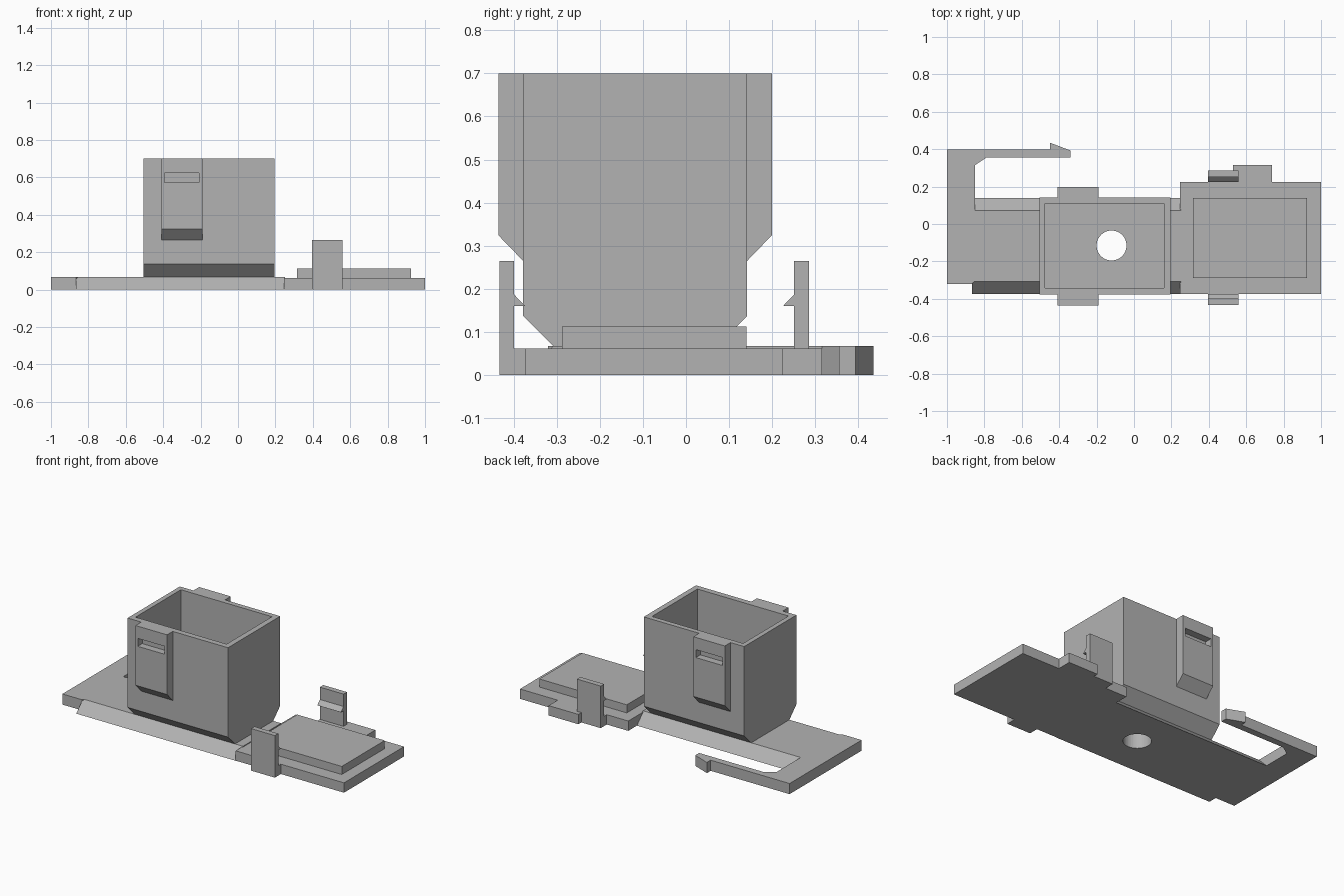
import bpy
import bmesh
from mathutils import Vector

cube = bpy.data.objects.get("Cube")
if cube:
    bpy.data.objects.remove(cube, do_unlink=True)

grey = bpy.data.materials.new("plain grey")
grey.use_nodes = True
grey.diffuse_color = (0.45, 0.45, 0.45, 1)
grey.node_tree.nodes["Principled BSDF"].inputs["Base Color"].default_value = grey.diffuse_color

MID_Y = -0.118      # centre line of the box and its sloped rails
PLATE = 0.067       # thickness of the main plate


def finish(name, bm):
    bmesh.ops.recalc_face_normals(bm, faces=bm.faces)
    mesh = bpy.data.meshes.new(name)
    bm.to_mesh(mesh)
    bm.free()
    mesh.materials.append(grey)
    obj = bpy.data.objects.new(name, mesh)
    bpy.context.collection.objects.link(obj)
    return obj


def prism(name, outline, axis, start, end):
    """Extrude a 2D outline: axis 'x' takes (y, z) points, axis 'z' takes (x, y)."""
    bm = bmesh.new()
    if axis == "x":
        points = [(start, a, b) for a, b in outline]
        step = Vector((end - start, 0, 0))
    else:
        points = [(a, b, start) for a, b in outline]
        step = Vector((0, 0, end - start))
    face = bm.faces.new([bm.verts.new(p) for p in points])
    made = bmesh.ops.extrude_face_region(bm, geom=[face])["geom"]
    bmesh.ops.translate(bm, vec=step, verts=[v for v in made if isinstance(v, bmesh.types.BMVert)])
    return finish(name, bm)


def block(name, x, y, z):
    outline = [(x[0], y[0]), (x[1], y[0]), (x[1], y[1]), (x[0], y[1])]
    return prism(name, outline, "z", *z)


def cylinder(name, centre, radius, depth):
    bm = bmesh.new()
    bmesh.ops.create_cone(bm, cap_ends=True, segments=48, radius1=radius, radius2=radius, depth=depth)
    bmesh.ops.translate(bm, vec=centre, verts=bm.verts)
    return finish(name, bm)


def cut(obj, cutter):
    mod = obj.modifiers.new("cut", "BOOLEAN")
    mod.operation = "DIFFERENCE"
    mod.solver = "EXACT"
    mod.object = cutter
    bpy.context.view_layer.update()
    shape = obj.evaluated_get(bpy.context.evaluated_depsgraph_get())
    mesh = bpy.data.meshes.new_from_object(shape)
    obj.modifiers.clear()
    obj.data = mesh


def mirrored(half):
    """Complete a (distance from centre, z) half profile across the centre line."""
    return [(MID_Y - d, z) for d, z in half] + [(MID_Y + d, z) for d, z in reversed(half)]


# Main plate with sloped long edges
rail_plate = prism("rail_plate", mirrored([(0.257, 0), (0.19, PLATE)]), "x", -0.865, 0.25)

# End plate with its hooked spring arm
prism("hooked_end_plate", [
    (-1, -0.32), (-0.865, -0.32), (-0.85, -0.3), (-0.85, 0.315), (-0.79, 0.355),
    (-0.34, 0.355), (-0.34, 0.393), (-0.45, 0.435), (-0.45, 0.397), (-1, 0.397)],
    "z", 0, PLATE)

# Open box with undercut lower edges
box = prism("box", mirrored([(0.19, PLATE), (0.26, 0.137), (0.26, 0.7)]), "x", -0.505, 0.195)
cavity = block("cavity_cutter", (-0.475, 0.16), (MID_Y - 0.224, MID_Y + 0.228), (0.135, 0.8))
hole = cylinder("hole_cutter", (-0.12, -0.115, 0.1), 0.08, 0.4)
cut(box, cavity)
cut(box, hole)
cut(rail_plate, hole)
cutters = [cavity, hole]

# Slotted catches on the front and back of the box
for name, side in (("front", -1), ("back", 1)):
    profile = [(MID_Y + side * d, z) for d, z in
               ((0.26, 0.265), (0.317, 0.324), (0.317, 0.7), (0.26, 0.7))]
    catch = prism(name + "_catch", profile, "x", -0.41, -0.19)
    ends = sorted((MID_Y + side * 0.272, MID_Y + side * 0.4))
    slot = block("slot_cutter", (-0.394, -0.208), ends, (0.573, 0.623))
    cut(catch, slot)
    cutters.append(slot)

# Lid plate, raised pad and back tab
block("lid_plate", (0.245, 1), (-0.373, 0.225), (0, 0.062))
block("lid_pad", (0.315, 0.925), (-0.288, 0.14), (0.062, 0.113))
block("lid_tab", (0.53, 0.737), (0.225, 0.315), (0, 0.062))

# Barbed latches on both long edges of the lid
for name, edge, side in (("front", -0.373, -1), ("back", 0.225, 1)):
    profile = [(edge + side * d, z) for d, z in
               ((0, 0), (0.06, 0), (0.06, 0.265), (0.026, 0.265), (0.026, 0.187),
                (0, 0.16), (0.026, 0.16), (0.026, 0.062), (0, 0.062))]
    prism(name + "_latch", profile, "x", 0.395, 0.56)

for cutter in cutters:
    bpy.data.objects.remove(cutter, do_unlink=True)
